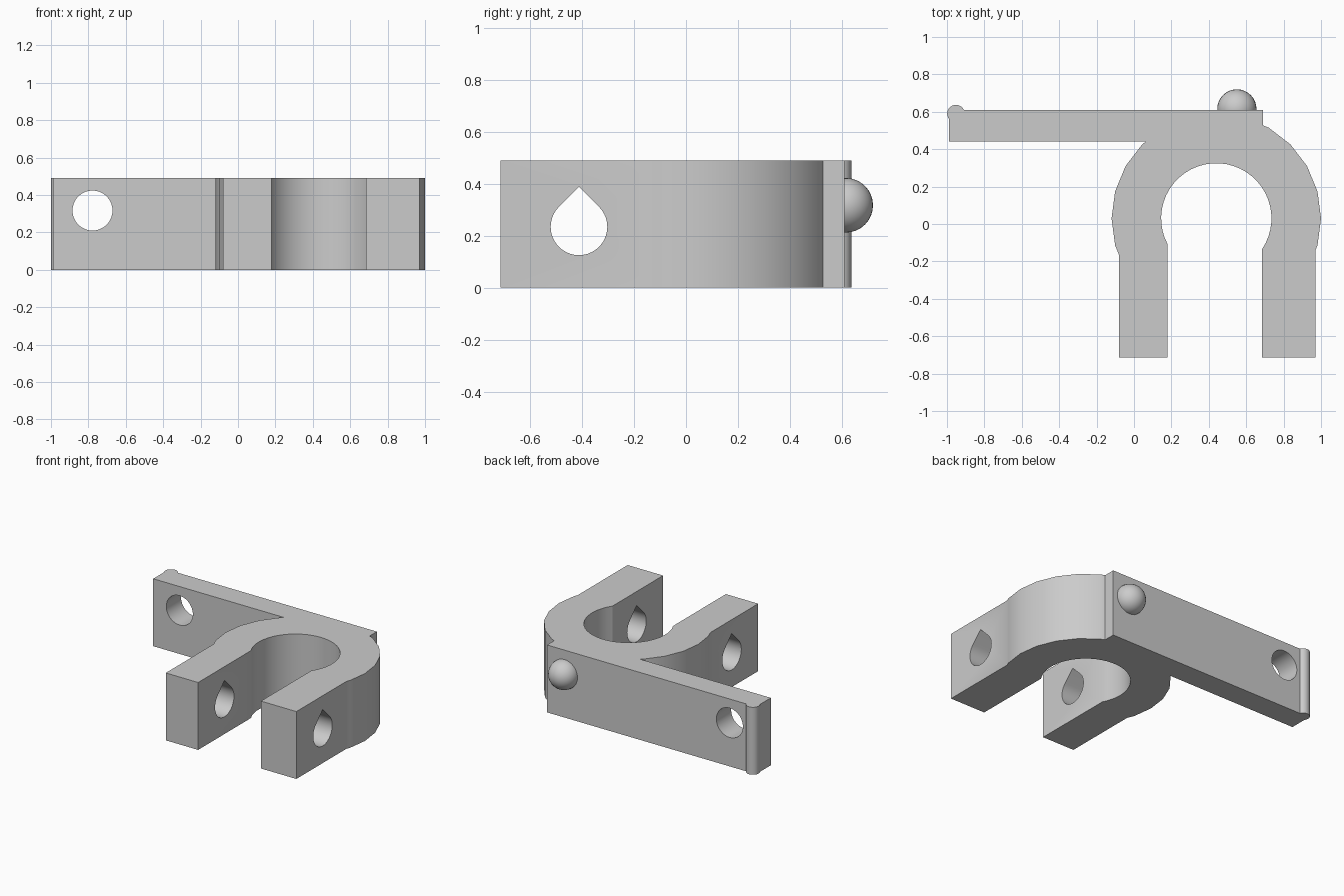
import bpy, bmesh
from math import sin, cos, radians, pi
from mathutils import Matrix

cube = bpy.data.objects.get("Cube")
if cube:
    bpy.data.objects.remove(cube, do_unlink=True)

HEIGHT = 0.49
CENTRE = (0.44, 0.03)

grey = bpy.data.materials.new("plain_grey")
grey.use_nodes = True
grey.diffuse_color = (0.6, 0.6, 0.6, 1)
grey.node_tree.nodes["Principled BSDF"].inputs["Base Color"].default_value = (0.6, 0.6, 0.6, 1)


def arc(centre, radius, start, end, steps):
    angles = [radians(start + (end - start) * i / steps) for i in range(steps + 1)]
    return [(centre[0] + radius * cos(a), centre[1] + radius * sin(a)) for a in angles]


def prism(name, outline, depth, matrix=Matrix()):
    """Extrude a flat outline along its local z, then place it."""
    bm = bmesh.new()
    base = bm.faces.new([bm.verts.new((x, y, 0)) for x, y in outline])
    top = bmesh.ops.extrude_face_region(bm, geom=[base])["geom"]
    bmesh.ops.translate(bm, vec=(0, 0, depth),
                        verts=[v for v in top if isinstance(v, bmesh.types.BMVert)])
    bmesh.ops.recalc_face_normals(bm, faces=bm.faces)
    bm.transform(matrix)
    return finish(name, bm)


def finish(name, bm):
    mesh = bpy.data.meshes.new(name)
    bm.to_mesh(mesh)
    bm.free()
    mesh.materials.append(grey)
    obj = bpy.data.objects.new(name, mesh)
    bpy.context.collection.objects.link(obj)
    return obj


def select(obj):
    bpy.ops.object.select_all(action='DESELECT')
    obj.select_set(True)
    bpy.context.view_layer.objects.active = obj


def combine(target, other, operation):
    select(target)
    mod = target.modifiers.new("boolean", 'BOOLEAN')
    mod.operation, mod.solver, mod.object = operation, 'EXACT', other
    bpy.ops.object.modifier_apply(modifier=mod.name)
    bpy.data.objects.remove(other, do_unlink=True)


# Horseshoe clamp with two straight legs
outline = [(0.97, -0.715), (0.97, -0.14)]
outline += arc(CENTRE, 0.56, -15, 195, 14)
outline += [(-0.08, -0.166), (-0.08, -0.715), (0.18, -0.715)]
outline += arc(CENTRE, 0.295, 208, -34, 32)
outline += [(0.685, -0.715)]
# Inner arc ends line up with the inner leg walls
outline = [(0.18 if abs(x - 0.18) < 0.004 else x, y) for x, y in outline]
bracket = prism("clamp_bracket", outline, HEIGHT)

# Flat arm behind the clamp, with a rounded ridge at its tip
arm = prism("arm", [(-0.99, 0.44), (0.69, 0.44), (0.69, 0.61), (-0.99, 0.61)], HEIGHT)
ridge = prism("ridge", arc((-0.952, 0.59), 0.047, 0, 345, 23), HEIGHT)
combine(bracket, arm, 'UNION')
combine(bracket, ridge, 'UNION')

# Round hole through the arm, along y
along_y = Matrix.Translation((-0.778, 1, 0.317)) @ Matrix.Rotation(pi / 2, 4, 'X')
combine(bracket, prism("arm_hole", arc((0, 0), 0.107, 0, 350, 35), 0.8, along_y), 'DIFFERENCE')

# Teardrop hole through both legs, along x
drop = arc((0, 0), 0.109, 135, 405, 30) + [(0, 0.155)]
along_x = Matrix(((0, 0, 1, -0.4), (1, 0, 0, -0.412), (0, 1, 0, 0.234), (0, 0, 0, 1)))
combine(bracket, prism("leg_hole", drop, 1.8, along_x), 'DIFFERENCE')

# Round knob on the back of the arm
bm = bmesh.new()
bmesh.ops.create_uvsphere(bm, u_segments=32, v_segments=16, radius=0.105,
                          matrix=Matrix.Translation((0.55, 0.615, 0.317)))
knob = finish("back_knob", bm)

for obj in (bracket, knob):
    select(obj)
    bpy.ops.object.shade_smooth_by_angle(angle=radians(25))
